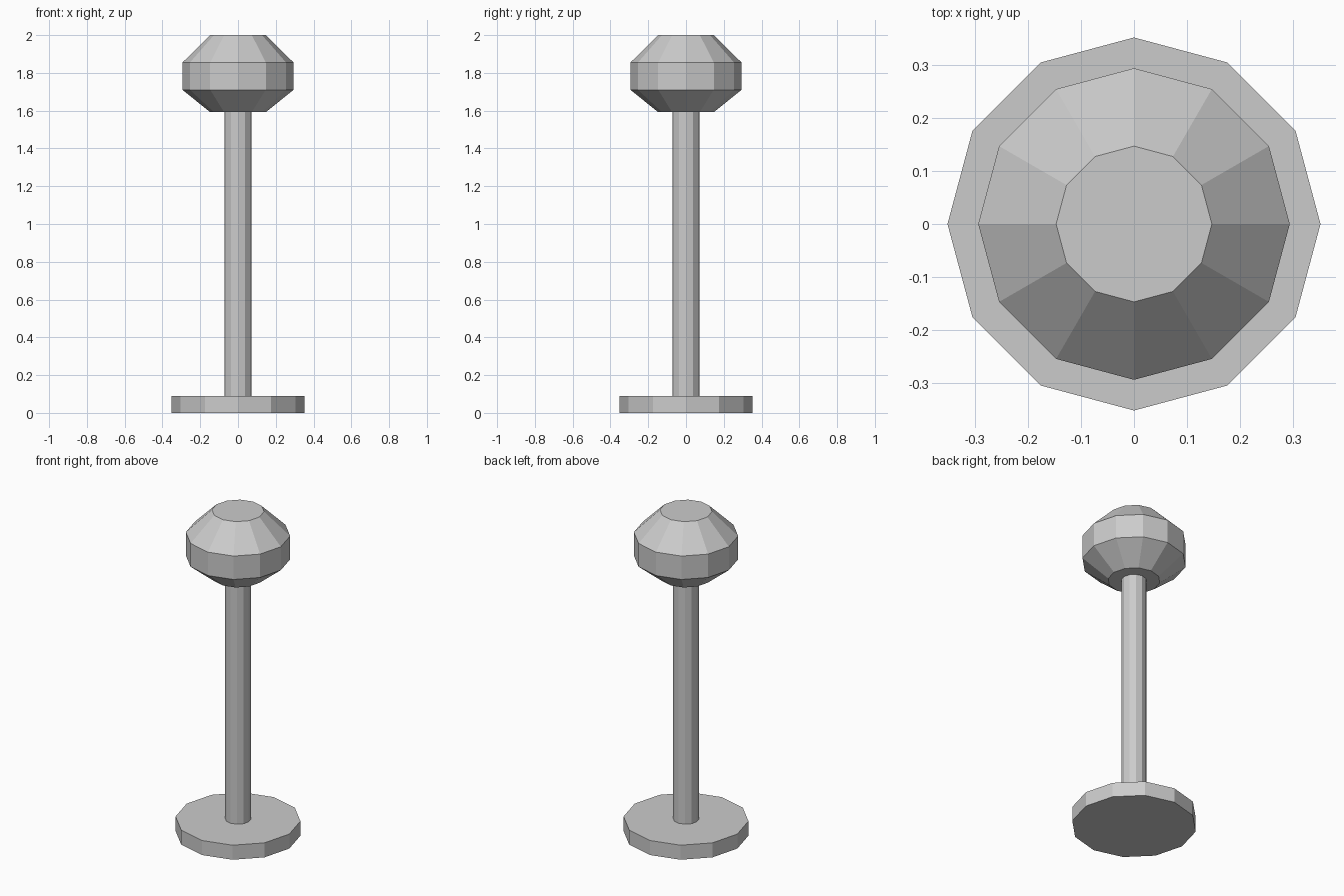
import bpy, bmesh, math

if "Cube" in bpy.data.objects:
    bpy.data.objects.remove(bpy.data.objects["Cube"])

SIDES = 12

grey = bpy.data.materials.new("light grey")
grey.diffuse_color = (0.6, 0.6, 0.6, 1)
grey.use_nodes = True
grey.node_tree.nodes["Principled BSDF"].inputs["Base Color"].default_value = grey.diffuse_color


def lathe(name, profile):
    """Closed, flat-shaded solid from (radius, height) rings."""
    bm = bmesh.new()
    rings = []
    for r, z in profile:
        angles = [2 * math.pi * i / SIDES for i in range(SIDES)]
        rings.append([bm.verts.new((r * math.cos(a), r * math.sin(a), z)) for a in angles])
    for low, high in zip(rings, rings[1:]):
        for i in range(SIDES):
            j = (i + 1) % SIDES
            bm.faces.new((low[i], low[j], high[j], high[i]))
    bm.faces.new(rings[0][::-1])
    bm.faces.new(rings[-1])
    mesh = bpy.data.meshes.new(name)
    bm.to_mesh(mesh)
    bm.free()
    mesh.materials.append(grey)
    obj = bpy.data.objects.new(name, mesh)
    bpy.context.collection.objects.link(obj)


# Round foot plate
lathe("base", [(0.352, 0), (0.352, 0.09)])
# Upright post
lathe("post", [(0.072, 0.09), (0.072, 1.592)])
# Faceted knob on top
lathe("knob", [(0.147, 1.592), (0.294, 1.71), (0.294, 1.855), (0.147, 2.0)])
